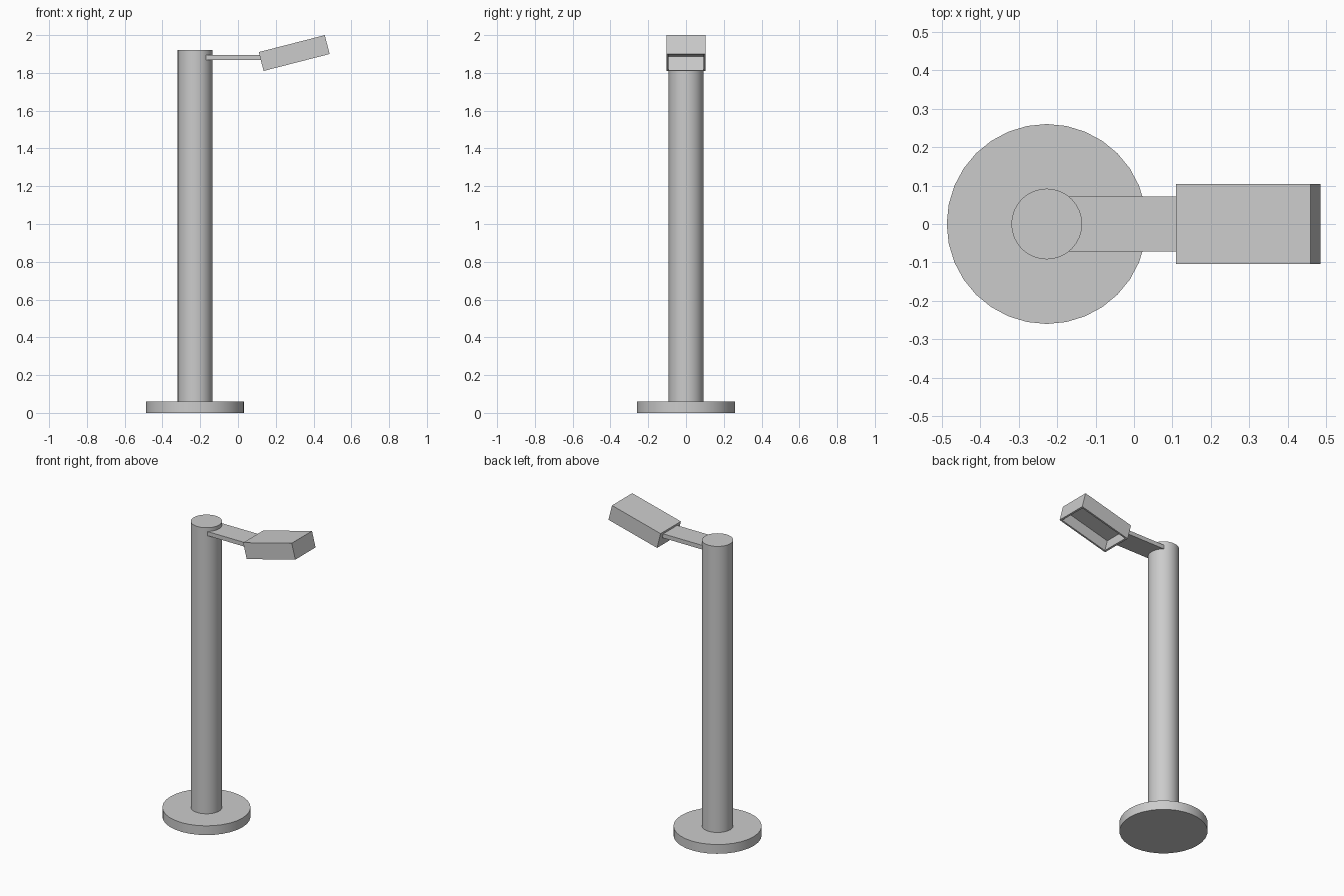
import bpy, bmesh
from math import radians

if "Cube" in bpy.data.objects:
    bpy.data.objects.remove(bpy.data.objects["Cube"])

POLE_X = -0.227


def finish(name, bm, location=(0, 0, 0), tilt=0.0):
    mesh = bpy.data.meshes.new(name)
    bmesh.ops.recalc_face_normals(bm, faces=bm.faces)
    bm.to_mesh(mesh)
    bm.free()
    ob = bpy.data.objects.new(name, mesh)
    bpy.context.collection.objects.link(ob)
    ob.location = location
    ob.rotation_euler = (0, tilt, 0)
    return ob


def cylinder(name, radius, z0, z1):
    bpy.ops.mesh.primitive_cylinder_add(vertices=32, radius=radius, depth=z1 - z0,
                                        location=(POLE_X, 0, (z0 + z1) / 2))
    bpy.context.object.name = name
    bpy.ops.object.shade_smooth_by_angle(angle=radians(40))


def box(size):
    bm = bmesh.new()
    bmesh.ops.create_cube(bm, size=1)
    bmesh.ops.scale(bm, vec=size, verts=bm.verts)
    return bm


# Round foot and tall post
cylinder("base", 0.26, 0.0, 0.06)
cylinder("pole", 0.092, 0.06, 1.92)

# Flat arm, its inner corners meeting the post surface
x0, x1 = -0.17, 0.122
finish("arm", box((x1 - x0, 0.144, 0.027)), ((x0 + x1) / 2, 0, 1.882))

# Tilted lamp head, hollowed out from its underside
bm = box((0.361, 0.208, 0.103))
bm.normal_update()
under = min(bm.faces, key=lambda f: f.calc_center_median().z)
bmesh.ops.inset_region(bm, faces=[under], thickness=0.016)
pocket = bmesh.ops.extrude_discrete_faces(bm, faces=[under])["faces"][0]
bmesh.ops.translate(bm, vec=(0, 0, 0.075), verts=pocket.verts)
finish("lamp_head", bm, (0.2975, 0, 1.905), radians(-14.4))
